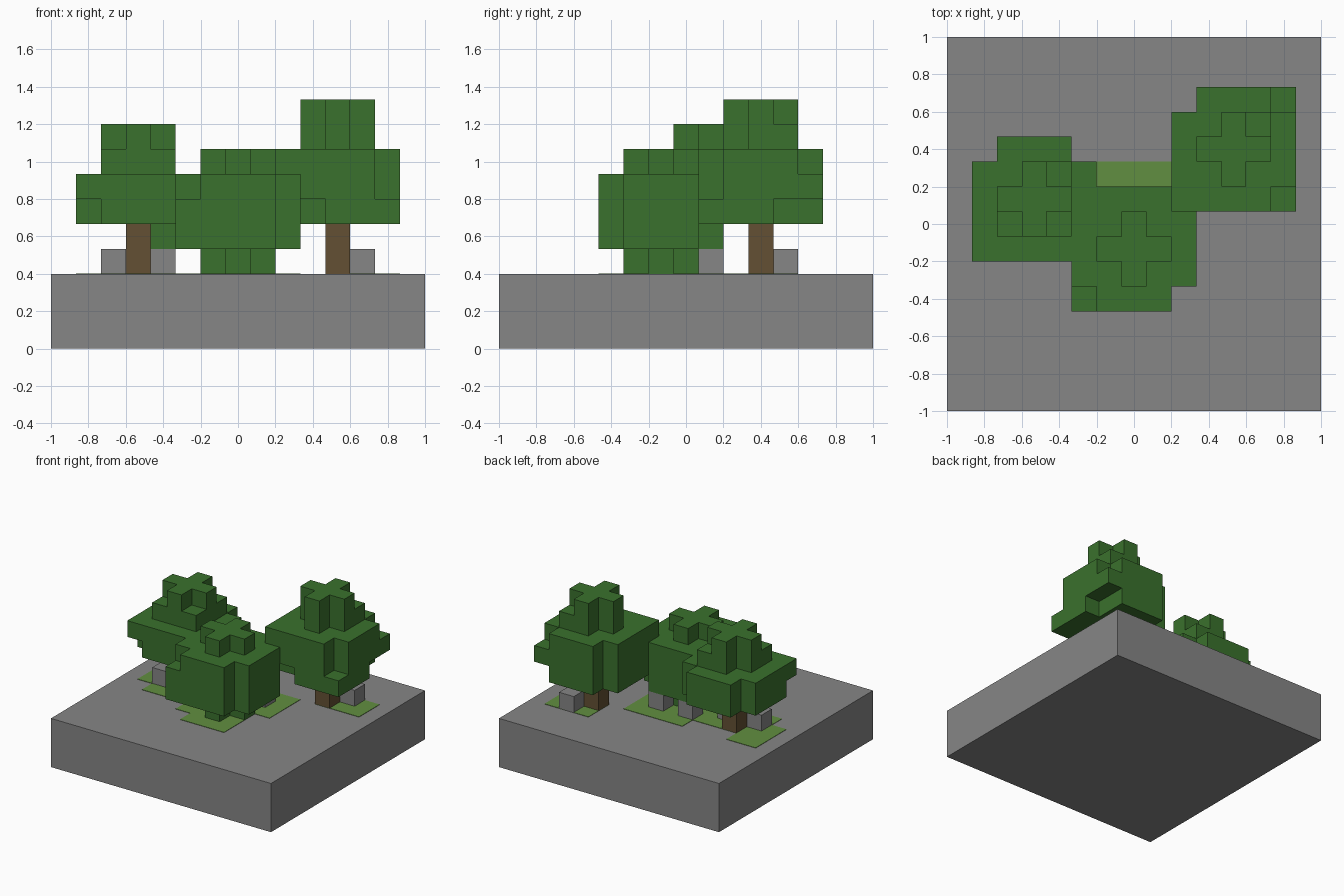
import bpy
import bmesh
from itertools import product
from mathutils import Vector

if "Cube" in bpy.data.objects:
    bpy.data.objects.remove(bpy.data.objects["Cube"])

U = 2 / 15  # block size
SIDES = [(axis, sign) for axis in range(3) for sign in (-1, 1)]


def material(name, rgb):
    m = bpy.data.materials.new(name)
    m.use_nodes = True
    m.diffuse_color = (*rgb, 1)
    bsdf = m.node_tree.nodes["Principled BSDF"]
    bsdf.inputs["Base Color"].default_value = (*rgb, 1)
    bsdf.inputs["Roughness"].default_value = 0.9
    return m


LEAF = material("leaf green", (0.042, 0.165, 0.026))
GRASS = material("grass green", (0.12, 0.275, 0.052))
BARK = material("bark brown", (0.125, 0.08, 0.033))
STONE = material("stone grey", (0.238, 0.238, 0.238))


def block(x0, x1, y0, y1, z0, z1):
    """Set of grid cells, both ends included."""
    return set(product(range(x0, x1 + 1), range(y0, y1 + 1), range(z0, z1 + 1)))


def plus(x, y, z0, z1):
    return block(x - 1, x + 1, y, y, z0, z1) | block(x, x, y - 1, y + 1, z0, z1)


def build(name, cells, mat, height=U):
    """Joins grid cells into one shell, keeping only the outer faces."""
    bm = bmesh.new()
    for c in cells:
        for axis, sign in SIDES:
            near = list(c)
            near[axis] += sign
            if tuple(near) in cells:
                continue
            a, b = (axis + 1) % 3, (axis + 2) % 3
            corners = []
            for p, q in ((0, 0), (1, 0), (1, 1), (0, 1)):
                v = [0, 0, 0]
                v[axis], v[a], v[b] = (sign + 1) // 2, p, q
                corners.append(bm.verts.new(Vector((
                    (c[0] + v[0]) * U - 1,
                    (c[1] + v[1]) * U - 1,
                    c[2] * U + v[2] * height))))
            bm.faces.new(corners if sign > 0 else corners[::-1])
    bmesh.ops.remove_doubles(bm, verts=bm.verts, dist=0.0005)
    bmesh.ops.dissolve_limit(bm, angle_limit=0.01, verts=bm.verts, edges=bm.edges)
    mesh = bpy.data.meshes.new(name)
    bm.to_mesh(mesh)
    bm.free()
    mesh.materials.append(mat)
    obj = bpy.data.objects.new(name, mesh)
    bpy.context.collection.objects.link(obj)


# Ground slab
build("ground_slab", block(0, 14, 0, 14, 0, 2), STONE)

# Left-hand tree crown: two wide layers, a square tier, a plus on top
crown = block(1, 5, 6, 10, 5, 6) | block(2, 4, 7, 9, 7, 7) | plus(3, 8, 7, 8)
crown -= block(1, 1, 10, 10, 5, 6) | block(5, 5, 10, 10, 5, 6)
crown -= {(1, 6, 5), (2, 9, 7)}
crown |= {(4, 7, 4)}
build("west_crown", crown, LEAF)

# Low bush in the middle
bush = block(5, 9, 4, 8, 4, 6) | plus(7, 6, 3, 3) | plus(7, 6, 7, 7)
bush -= block(9, 9, 4, 4, 4, 6) | block(9, 9, 8, 8, 4, 6)
bush -= {(5, 4, 6)}
build("middle_bush", bush, LEAF)

# Tall tree crown with ragged corners
crown = block(9, 13, 8, 12, 5, 7) | plus(11, 10, 8, 9) | {(12, 11, 8)}
crown -= block(9, 9, 12, 12, 5, 7) | block(13, 13, 8, 8, 6, 7)
crown -= {(13, 12, 7), (13, 12, 5), (13, 11, 5), (9, 8, 5), (10, 8, 5)}
build("east_crown", crown, LEAF)

# Trunks
for name, x, y in (("west_trunk", 3, 8), ("east_trunk", 11, 10)):
    build(name, block(x, x, y, y, 3, 4), BARK)

# Loose stones
for i, (x, y) in enumerate(((2, 7), (4, 7), (6, 8), (8, 8), (12, 11))):
    build(f"stone_{i + 1}", {(x, y, 3)}, STONE)

# Grass patches as thin plates
west = block(1, 4, 7, 8, 3, 3) | block(2, 4, 6, 6, 3, 3) | block(1, 2, 9, 9, 3, 3)
middle = block(6, 8, 4, 9, 3, 3) | block(9, 9, 7, 9, 3, 3) | block(5, 5, 5, 8, 3, 3)
east = block(11, 13, 10, 11, 3, 3)
build("grass_patches", west | middle | east, GRASS, 0.003)
